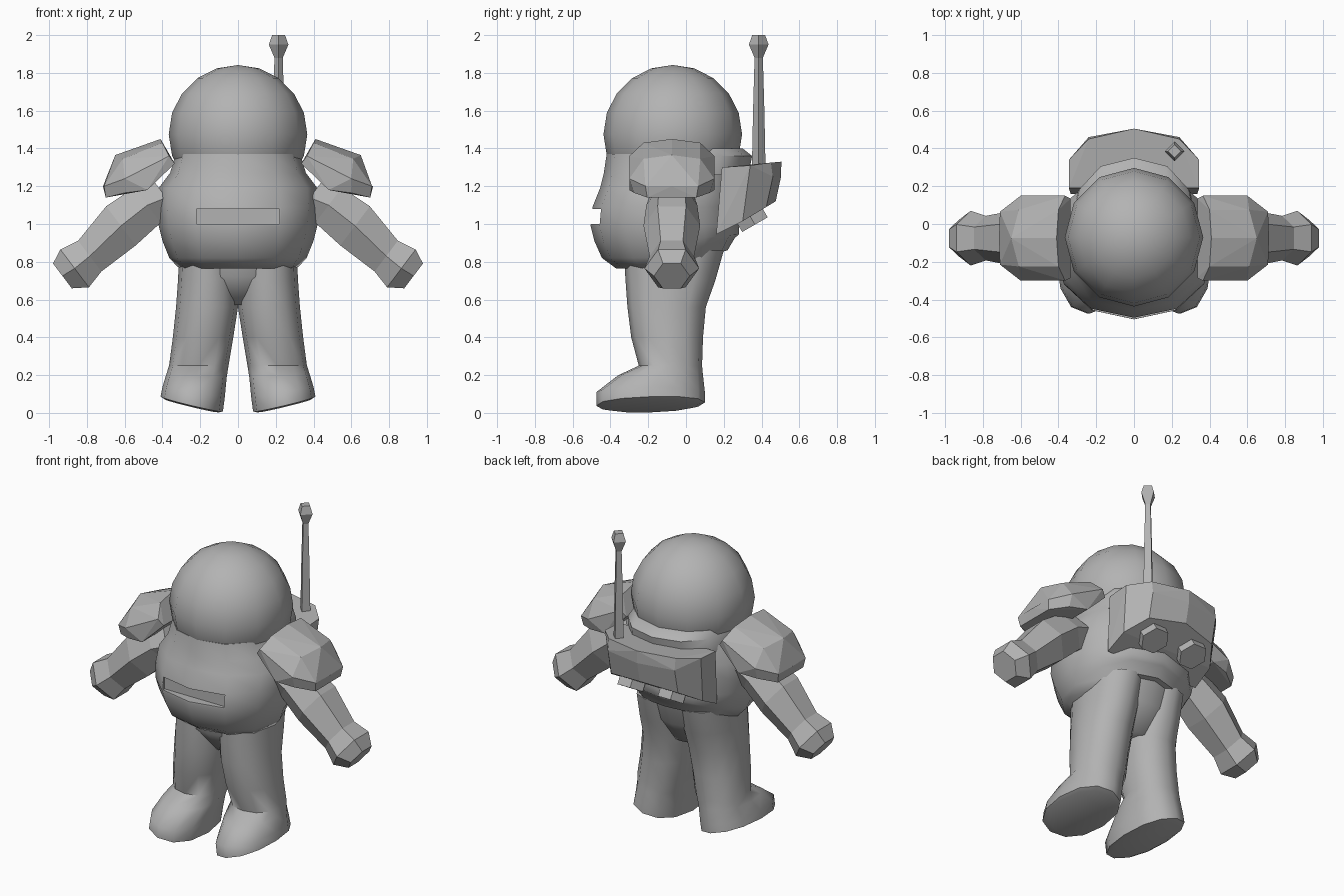
import bpy, bmesh, math
from mathutils import Vector

if "Cube" in bpy.data.objects:
    bpy.data.objects.remove(bpy.data.objects["Cube"])

suit = bpy.data.materials.new("suit_grey")
suit.diffuse_color = (0.45, 0.45, 0.45, 1)
suit.use_nodes = True
suit.node_tree.nodes["Principled BSDF"].inputs["Base Color"].default_value = suit.diffuse_color


def finish(name, bm, smooth=None):
    bmesh.ops.recalc_face_normals(bm, faces=bm.faces[:])
    me = bpy.data.meshes.new(name)
    bm.to_mesh(me)
    bm.free()
    ob = bpy.data.objects.new(name, me)
    bpy.context.collection.objects.link(ob)
    me.materials.append(suit)
    if smooth:
        shade(ob, smooth)
    return ob


def shade(ob, angle):
    bpy.ops.object.select_all(action='DESELECT')
    ob.select_set(True)
    bpy.context.view_layer.objects.active = ob
    bpy.ops.object.shade_smooth_by_angle(angle=math.radians(angle))


def loft(name, rings, smooth=None):
    """Skin a list of point rings and cap both ends."""
    bm = bmesh.new()
    vs = [[bm.verts.new(p) for p in r] for r in rings]
    n = len(vs[0])
    for a, b in zip(vs, vs[1:]):
        for i in range(n):
            j = (i + 1) % n
            bm.faces.new((a[i], a[j], b[j], b[i]))
    bm.faces.new(vs[0])
    bm.faces.new(vs[-1])
    return finish(name, bm, smooth)


def level(z, x0, x1, y0, y1, n=12, e=2.2, lift=None):
    """Rounded horizontal ring filling the given x and y ranges."""
    out = []
    for i in range(n):
        t = 2 * math.pi * i / n
        c, s = math.cos(t), math.sin(t)
        x = (x0 + x1) / 2 + (x1 - x0) / 2 * math.copysign(abs(c) ** (2 / e), c)
        y = (y0 + y1) / 2 + (y1 - y0) / 2 * math.copysign(abs(s) ** (2 / e), s)
        out.append(Vector((x, y, z + (lift(x, y) if lift else 0))))
    return out


def tube(path, n, turn=0.0):
    """Rings of (centre, radius) square to the first-to-last direction."""
    d = (Vector(path[-1][0]) - Vector(path[0][0])).normalized()
    u = Vector((0, 1, 0)) if abs(d.y) < 0.4 else Vector((1, 0, 0))
    w = d.cross(u).normalized()
    ang = [2 * math.pi * i / n + turn for i in range(n)]
    return [[Vector(c) + r * (math.cos(a) * u + math.sin(a) * w) for a in ang] for c, r in path]


def hull(name, pts):
    bm = bmesh.new()
    for p in pts:
        bm.verts.new(p)
    r = bmesh.ops.convex_hull(bm, input=bm.verts[:])
    junk = [v for v in set(r["geom_interior"] + r["geom_unused"]) if isinstance(v, bmesh.types.BMVert)]
    bmesh.ops.delete(bm, geom=junk, context='VERTS')
    bmesh.ops.dissolve_limit(bm, angle_limit=math.radians(4), verts=bm.verts[:], edges=bm.edges[:])
    return finish(name, bm)


# Helmet
bm = bmesh.new()
bmesh.ops.create_uvsphere(bm, u_segments=12, v_segments=10, radius=0.367)
for v in bm.verts:
    v.co += Vector((0, -0.07, 1.475))
finish("helmet", bm, 60)

# Torso with a hem that rises toward the back
hem = lambda x, y: max(0, y + 0.1) * 0.3
torso = loft("torso", [
    level(1.37, -.33, .33, -.42, .27),
    level(1.27, -.36, .36, -.435, .28),
    level(1.19, -.42, .42, -.455, .28),
    level(1.09, -.425, .425, -.495, .28),
    level(0.99, -.42, .42, -.505, .28),
    level(0.91, -.40, .40, -.485, .28, lift=lambda x, y: hem(x, y) * .3),
    level(0.82, -.365, .365, -.445, .26, lift=hem),
    level(0.765, -.32, .32, -.37, .22, lift=hem)])

# Slot cut into the belly
bm = bmesh.new()
bmesh.ops.create_cube(bm, size=1)
for v in bm.verts:
    v.co = Vector((v.co.x * .44, -.54 + v.co.y * .2, 1.04 + v.co.z * .08))
cutter = finish("slot_cutter", bm)
cutter.hide_render = True
cutter.hide_viewport = True
mod = torso.modifiers.new("slot", 'BOOLEAN')
mod.operation = 'DIFFERENCE'
mod.solver = 'EXACT'
mod.object = cutter
bpy.context.view_layer.objects.active = torso
bpy.ops.object.modifier_apply(modifier="slot")
bpy.data.objects.remove(cutter)
shade(torso, 50)

# Collar behind the helmet
loft("collar", [level(1.26, -.34, .34, -.36, .33), level(1.36, -.33, .33, -.36, .35),
                level(1.40, -.31, .31, -.36, .30)], 40)

# Pelvis
loft("pelvis", [level(0.88, -.31, .31, -.33, .20), level(0.72, -.30, .30, -.315, .15),
                level(0.57, -.16, .16, -.20, .05)], 60)

for side, s in (("right", 1), ("left", -1)):
    flip = lambda rings: [[Vector((p.x * s, p.y, p.z)) for p in r] for r in rings]

    # Leg and boot, sole tilted outward
    sole = lambda x, y: (x - .24) * .24
    loft(side + "_leg", flip([
        level(.86, .00, .31, -.33, .20),
        level(.70, .00, .318, -.32, .155),
        level(.56, .00, .328, -.31, .105),
        level(.40, .025, .345, -.29, .09),
        level(.25, .05, .365, -.25, .085),
        level(.20, .06, .378, -.36, .09, lift=lambda x, y: sole(x, y) * .3),
        level(.11, .07, .40, -.475, .10, lift=lambda x, y: sole(x, y) * .7),
        level(.045, .08, .41, -.475, .10, lift=lambda x, y: sole(x, y) + (y + .2) * .03),
        level(.036, .10, .39, -.43, .06, lift=lambda x, y: sole(x, y) + (y + .2) * .03)]), 60)

    # Arm and glove
    loft(side + "_arm", flip(tube([
        ((.38, -.075, 1.14), .12), ((.48, -.075, 1.10), .135), ((.62, -.075, .99), .15),
        ((.785, -.075, .83), .118), ((.865, -.075, .765), .145), ((.93, -.075, .725), .095)], 6)))

    # Shoulder pad
    half = [(.41, 0, 1.45), (.40, .15, 1.43), (.365, .225, 1.36), (.335, .21, 1.32),
            (.65, 0, 1.365), (.61, .15, 1.345), (.60, .225, 1.24), (.48, .225, 1.18),
            (.715, 0, 1.20), (.71, .14, 1.20), (.70, .13, 1.14), (.60, .20, 1.165)]
    hull(side + "_shoulder_pad", [(x * s, -.075 + k * y, z) for x, y, z in half
                                  for k in ((1, -1) if y else (1,))])

    # Hexagonal thruster nozzle with a hollow centre
    c, d = Vector((.145 * s, .34, 1.04)), Vector((0, .5, -.866))
    rings = tube([(c - d * .03, .09), (c + d * .05, .09)], 6)
    inner = tube([(c + d * .05, .055), (c + d * .015, .055)], 6)
    loft(side + "_nozzle", rings + inner)

# Backpack
half = [(.345, .19, 1.30), (.345, .34, 1.31), (.24, .45, 1.325), (0, .505, 1.33),
        (.335, .16, .945), (.33, .30, 1.015), (.24, .425, 1.09), (0, .475, 1.12),
        (.24, .46, 1.25), (0, .503, 1.25)]
hull("backpack", [(x * k, y, z) for x, y, z in half for k in ((1, -1) if x else (1,))])

# Antenna with bulb tip
loft("antenna", tube([((.215, .385, z), r) for z, r in
                      ((1.30, .036), (1.60, .03), (1.88, .022), (1.95, .052), (2.0, .034))], 4))
